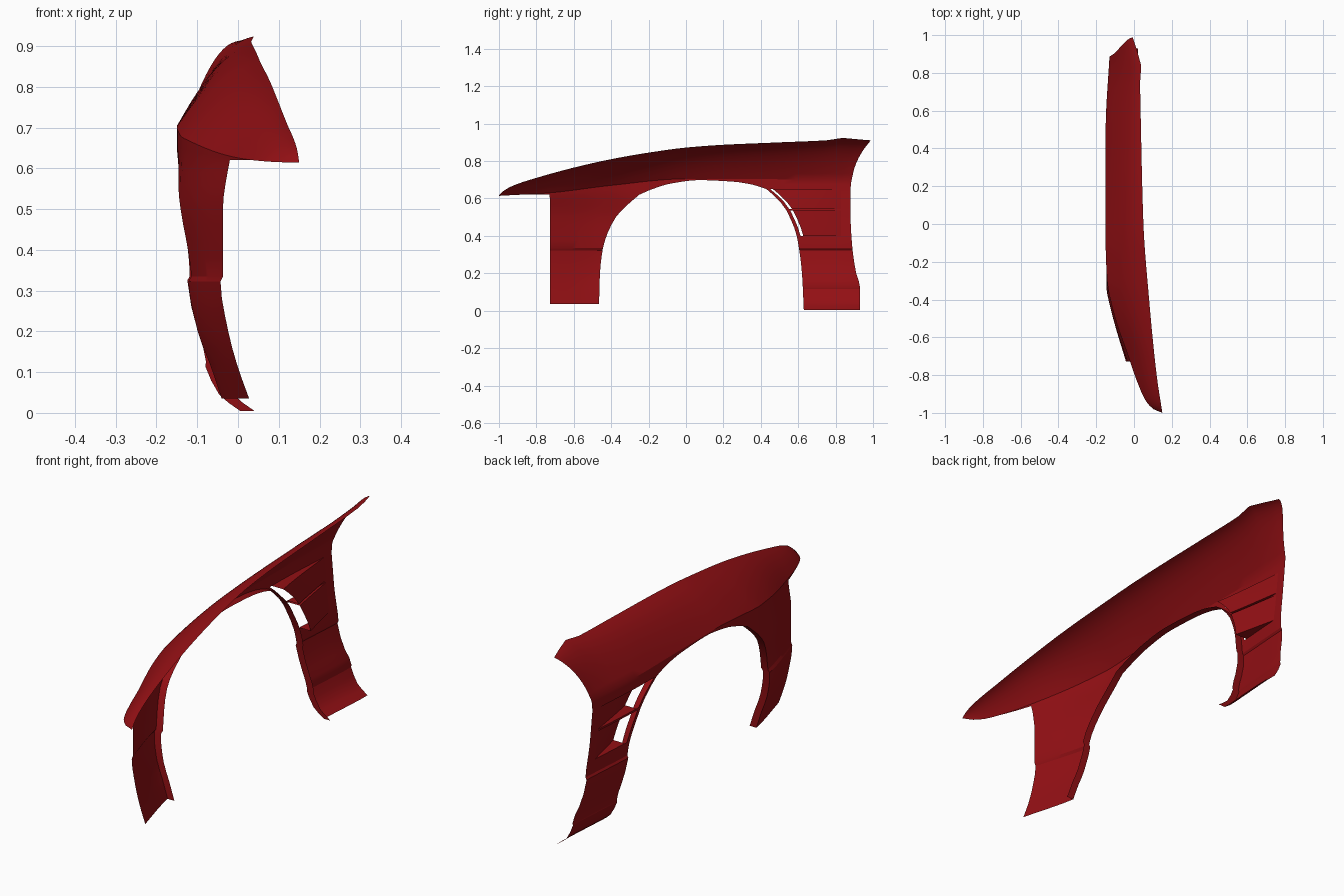
import bpy, bmesh, math

if "Cube" in bpy.data.objects:
    bpy.data.objects.remove(bpy.data.objects["Cube"])

paint = bpy.data.materials.new("dark_red_paint")
paint.diffuse_color = (0.29, 0.005, 0.007, 1)
paint.use_nodes = True
paint.node_tree.nodes["Principled BSDF"].inputs["Base Color"].default_value = paint.diffuse_color


def curve(*pts):
    """Monotone cubic through (u, v) points, clamped at both ends."""
    p = sorted(pts)
    n = len(p)
    d = [(p[i + 1][1] - p[i][1]) / (p[i + 1][0] - p[i][0]) for i in range(n - 1)]
    m = [d[0]] + [2 * a * b / (a + b) if a * b > 0 else 0
                  for a, b in zip(d, d[1:])] + [d[-1]]

    def f(u):
        if u <= p[0][0]:
            return p[0][1]
        if u >= p[-1][0]:
            return p[-1][1]
        i = max(k for k in range(n - 1) if p[k][0] <= u)
        h = p[i + 1][0] - p[i][0]
        t = (u - p[i][0]) / h
        return ((1 + 2 * t) * (1 - t) ** 2 * p[i][1] + t * (1 - t) ** 2 * h * m[i]
                + t * t * (3 - 2 * t) * p[i + 1][1] + t * t * (t - 1) * h * m[i + 1])
    return f


def lin(a, b, n):
    return [a + (b - a) * i / n for i in range(n + 1)]


def clamp(t):
    return max(0.0, min(1.0, t))


# outlines read from side and plan
side_x = curve((-1, .15), (-.985, .11), (-.94, .065), (-.83, .015), (-.73, -.02),
               (-.45, -.113), (-.3, -.142), (-.1, -.15), (.5, -.15), (.88, -.13))
side_z = curve((-1, .614), (-.73, .63), (-.4, .67), (0, .705), (.88, .70))
top_x = curve((-1, .15), (-.8, .12), (-.4, .08), (0, .05), (.5, .037), (.8, .032),
              (.85, .04), (.92, .015), (1, -.01))
top_z = curve((-1, .616), (-.97, .645), (-.9, .678), (-.8, .71), (-.6, .765), (-.4, .81),
              (-.2, .845), (0, .872), (.2, .887), (.5, .9), (.8, .914), (.85, .926), (.9, .918), (1, .91))
arch_z = curve((-.25, .62), (-.18, .65), (-.08, .68), (.07, .698), (.25, .69), (.35, .675), (.43, .65))
arch_front = curve((.03, -.465), (.2, -.46), (.33, -.445), (.4, -.425), (.5, -.375), (.55, -.33), (.62, -.25))
arch_rear = curve((0, .63), (.2, .62), (.4, .592), (.5, .555), (.55, .528), (.6, .487), (.65, .43))
rear_y = curve((0, .93), (.13, .93), (.2, .91), (.33, .89), (.5, .88), (.65, .88),
               (.75, .897), (.8, .915), (.85, .942), (.92, .995))

# inward tuck of the legs with height
lead_in = curve((.62, 0), (.5, -.016), (.335, -.016), (.322, -.022), (.2, -.003), (.12, .018), (.03, .05))
trail_in = curve((.62, 0), (.5, -.01), (.335, 0), (.322, -.008), (.2, .012), (.12, .042), (.03, .072))
rear_in = curve((.65, 0), (.5, .013), (.335, .029), (.325, .023), (.2, .048), (.125, .068),
                (.115, .066), (.08, .08), (.045, .1), (0, .158))


def front_pt(y, z):
    t = clamp((y + .73) / .28)
    return (side_x(y) + lead_in(z) * (1 - t) + trail_in(z) * t, y, z)


def rear_pt(y, z):
    return (side_x(y) + rear_in(z), y, z)


def rear_cols(z):
    a = arch_rear(z)
    return [a, a + .02] + lin(a + .035, .83, 6) + lin(.83, rear_y(z), 2)[1:]


def grid(bm, rows, skip=lambda r, c: False):
    vs = [[bm.verts.new(p) for p in row] for row in rows]
    for r in range(len(vs) - 1):
        for c in range(len(vs[r]) - 1):
            if not skip(r, c):
                bm.faces.new((vs[r][c], vs[r][c + 1], vs[r + 1][c + 1], vs[r + 1][c]))


def finish(bm, name):
    bmesh.ops.remove_doubles(bm, verts=bm.verts, dist=.0005)
    bmesh.ops.recalc_face_normals(bm, faces=bm.faces)
    if sum(f.normal.x * f.calc_area() for f in bm.faces) > 0:
        bmesh.ops.reverse_faces(bm, faces=bm.faces)
    me = bpy.data.meshes.new(name)
    for f in bm.faces:
        f.smooth = True
    bm.to_mesh(me)
    bm.free()
    me.set_sharp_from_angle(angle=math.radians(28))
    me.materials.append(paint)
    bpy.context.collection.objects.link(bpy.data.objects.new(name, me))


# upper wing: columns from nose to door edge
def wing_column(y):
    zb = .62 if y < -.25 else arch_z(y) if y < .43 else .65
    zb = min(zb, side_z(y))
    w = clamp((y - .6) / .28)
    yt = y + w * .11
    xs, zs, xt, zt = side_x(y), side_z(y), top_x(yt), top_z(yt)
    col = [(xs, z) for z in lin(zb, zs, 2)]
    cx, cz = xs + .52 * (xt - xs), zs + .93 * (zt - zs)
    for t in lin(0, 1, 12)[1:]:
        a, b, c = (1 - t) ** 2, 2 * t * (1 - t), t * t
        col.append((a * xs + b * cx + c * xt, a * zs + b * cz + c * zt))
    return [(x, y + w * (rear_y(z) - .88), z) for x, z in col]


skin = bmesh.new()
arch_ys = lin(-.25, .43, 28)
columns = lin(-1, -.73, 14) + lin(-.73, -.25, 12)[1:] + arch_ys[1:] + rear_cols(.65)[1:]
grid(skin, [wing_column(y) for y in columns])

# front leg
front_zs = [.035, .06, .09, .12, .16, .2, .24, .28, .322, .335, .38, .42, .46, .5, .53, .56, .59, .62]
grid(skin, [[front_pt(y, z) for y in lin(-.727, arch_front(z), 12)] for z in front_zs[:-1]]
     + [[front_pt(y, .62) for y in lin(-.73, -.25, 12)]])

# rear leg, leaving out the vent openings
rear_zs = [.005, .025, .045, .08, .115, .125, .16, .2, .26, .325, .335, .37, .40,
           .445, .49, .535, .545, .58, .62, .65]
vents = [(.40, .535), (.545, .65)]
grid(skin, [[rear_pt(y, z) for y in rear_cols(z)] for z in rear_zs],
     lambda r, c: 1 <= c <= 7 and any(a <= rear_zs[r] < b for a, b in vents))

# wheel arch lip folded inward
edge = ([front_pt(arch_front(z), z) for z in front_zs]
        + [(side_x(y), y, arch_z(y)) for y in arch_ys[1:]]
        + [rear_pt(arch_rear(z), z) for z in rear_zs[-2::-1]])
grid(skin, [edge, [(x + .035, y, z) for x, y, z in edge]])
finish(skin, "fender_skin")

# louvres: wedge panels sunk behind each vent, with top and bottom walls
for i, (lo, hi) in enumerate(vents):
    bm = bmesh.new()
    rows, sunk = [], []
    for z in [z for z in rear_zs if lo <= z <= hi]:
        ys = rear_cols(z)[2:9]
        rows.append([rear_pt(y, z) for y in ys])
        sunk.append([(x + .06 * (.83 - y) / (.83 - ys[0]), y, zz) for x, y, zz in rows[-1]])
    grid(bm, [rows[0]] + sunk + [rows[-1]])
    finish(bm, "vent_louvre_%d" % (i + 1))
